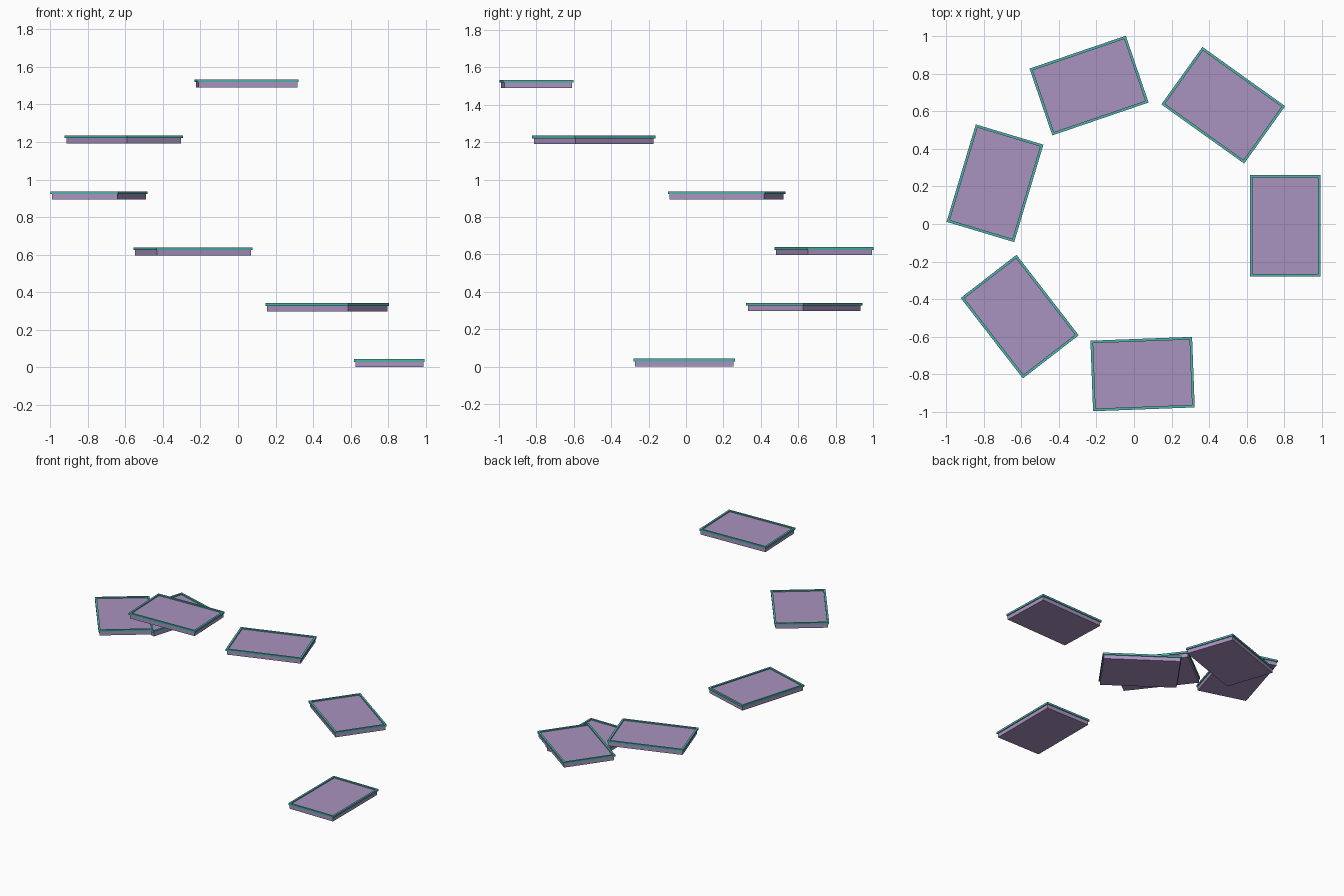
import bpy, math
from mathutils import Matrix, Vector

if "Cube" in bpy.data.objects:
    bpy.data.objects.remove(bpy.data.objects["Cube"])

def material(name, rgb):
    m = bpy.data.materials.new(name)
    m.diffuse_color = (*rgb, 1)
    m.use_nodes = True
    m.node_tree.nodes["Principled BSDF"].inputs["Base Color"].default_value = m.diffuse_color
    return m

PURPLE = material("muted purple", (0.40, 0.29, 0.53))
TEAL = material("teal", (0.08, 0.44, 0.40))

COUNT, TURN, RISE, RADIUS = 6, 0.95, 0.298, 0.79
CENTRE = Vector((0.016, -0.01, 0))
HX, HY = 0.181, 0.264            # half size of a tread
SLAB, TOP, BAND = 0.035, 0.043, 0.007

def mesh_object(name, verts, faces, mat, matrix):
    me = bpy.data.meshes.new(name)
    me.from_pydata(verts, [], faces)
    me.materials.append(mat)
    ob = bpy.data.objects.new(name, me)
    ob.matrix_world = matrix
    bpy.context.collection.objects.link(ob)

def rect(d, z):
    return [(sx * (HX + d), sy * (HY + d), z)
            for sx, sy in ((-1, -1), (1, -1), (1, 1), (-1, 1))]

def loft(rings, closed):
    """Join rectangular rings, either capped or looped into a frame."""
    verts = [v for r in rings for v in r]
    n = len(rings)
    faces = []
    for k in range(n if closed else n - 1):
        a, b = 4 * k, 4 * ((k + 1) % n)
        faces += [(a + i, a + (i + 1) % 4, b + (i + 1) % 4, b + i) for i in range(4)]
    if not closed:
        faces += [(3, 2, 1, 0), tuple(4 * (n - 1) + i for i in range(4))]
    return verts, faces

for i in range(COUNT):
    a = i * TURN
    pos = CENTRE + Vector((RADIUS * math.cos(a), RADIUS * math.sin(a), i * RISE))
    mat = Matrix.Translation(pos) @ Matrix.Rotation(a, 4, 'Z')
    # floating tread slab
    mesh_object(f"tread_{i + 1}", *loft([rect(0, 0), rect(0, SLAB)], False), PURPLE, mat)
    # raised rim straddling the tread's top edge
    mesh_object(f"rim_{i + 1}", *loft([rect(-BAND, SLAB - 0.006), rect(BAND, SLAB - 0.006),
                                       rect(BAND, TOP), rect(-BAND, TOP)], True), TEAL, mat)
